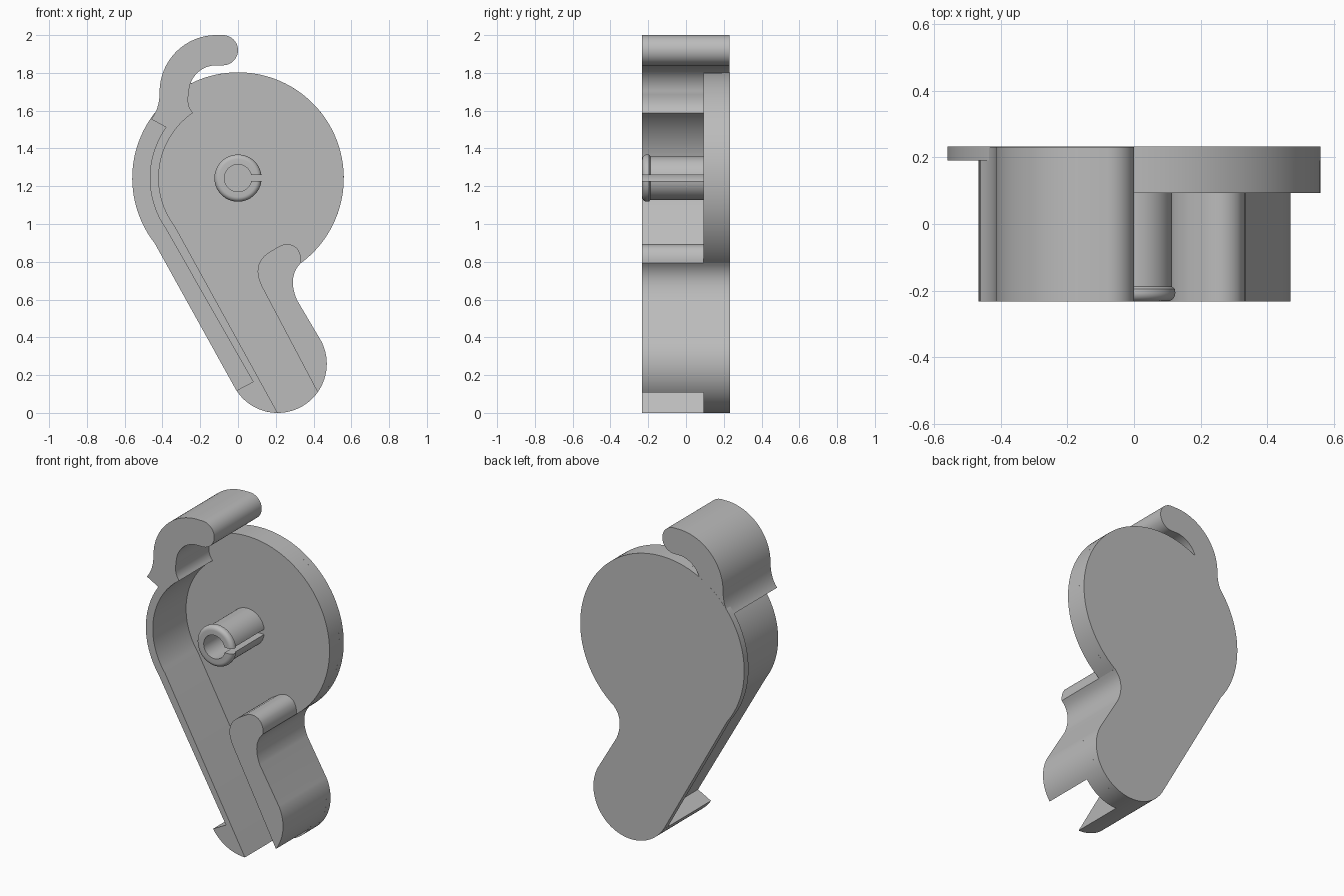
import bpy, bmesh, math

if "Cube" in bpy.data.objects:
    bpy.data.objects.remove(bpy.data.objects["Cube"], do_unlink=True)

grey = bpy.data.materials.new("plain_grey")
grey.use_nodes = True
colour = (0.5, 0.5, 0.5, 1)
grey.diffuse_color = colour
grey.node_tree.nodes["Principled BSDF"].inputs["Base Color"].default_value = colour

FRONT, FLOOR, STEP, BACK = -0.232, 0.093, 0.19, 0.232
HUB = (0, 1.243)       # centre of the round end
TOE = (0.21, 0.26)     # centre of the lower end
R_DISC, R_TOE = 0.56, 0.26


def arc(centre, r, start, end, n=24):
    """Points (x, z) on an arc, angles in degrees."""
    angles = [math.radians(start + (end - start) * i / n) for i in range(n + 1)]
    return [(centre[0] + r * math.cos(a), centre[1] + r * math.sin(a)) for a in angles]


def bend(a, b, c, n=12):
    """Quadratic curve from a to c, pulled towards b."""
    ts = [i / n for i in range(n + 1)]
    return [tuple((1 - t) ** 2 * p + 2 * t * (1 - t) * q + t * t * s
                  for p, q, s in zip(a, b, c)) for t in ts]


def finish(name, bm):
    bmesh.ops.remove_doubles(bm, verts=bm.verts, dist=0.0005)
    bmesh.ops.recalc_face_normals(bm, faces=bm.faces)
    mesh = bpy.data.meshes.new(name)
    bm.to_mesh(mesh)
    bm.free()
    mesh.materials.append(grey)
    ob = bpy.data.objects.new(name, mesh)
    bpy.context.collection.objects.link(ob)
    bpy.ops.object.select_all(action="DESELECT")
    ob.select_set(True)
    bpy.context.view_layer.objects.active = ob
    bpy.ops.object.shade_smooth_by_angle(angle=math.radians(30))


def prism(name, outline, y0, y1):
    """Extrude an (x, z) outline from y0 to y1."""
    bm = bmesh.new()
    face = bm.faces.new([bm.verts.new((x, y0, z)) for x, z in outline])
    new = bmesh.ops.extrude_face_region(bm, geom=[face])["geom"]
    moved = [v for v in new if isinstance(v, bmesh.types.BMVert)]
    bmesh.ops.translate(bm, verts=moved, vec=(0, y1 - y0, 0))
    finish(name, bm)


# Concave neck shared by the plates and the foot, running upwards
neck = bend((0.312, 0.598), (0.26, 0.72), (0.333, 0.794))

# Thin back plate with the full outline
prism("back_plate",
      arc(HUB, R_DISC, -53.4, 218, 80) + arc(TOE, R_TOE, -149, 27, 48) + neck,
      STEP, BACK)

# Thicker floor, stopping inside the side wall to leave a channel outside it
prism("floor_plate",
      arc(HUB, R_DISC, -53.4, 128, 56) + arc(HUB, 0.44, 130, 216)
      + arc(TOE, R_TOE, -97, 27, 36) + neck,
      FLOOR, STEP)

# Side wall with the curled hook at its top and a barb at its bottom
hook = (bend((-0.24, 1.59), (-0.275, 1.63), (-0.26, 1.695))
        + arc((-0.115, 1.695), 0.145, 180, 90)
        + arc((-0.08, 1.92), 0.08, -90, 90)
        + arc((-0.115, 1.7), 0.3, 90, 180)
        + bend((-0.415, 1.7), (-0.415, 1.61), (-0.46, 1.555)))
wall = (arc(HUB, 0.467, 144.8, 215) + [(0.08, 0.165)]
        + arc(TOE, R_TOE, -147, -90, 16)
        + arc(HUB, 0.42, 217, 124.7))
prism("side_wall_and_hook", hook + wall, FRONT, BACK - 0.0005)

# Foot block on the lower right, with a rounded lobe on top
foot = (arc(TOE, R_TOE, -35.5, 27, 20) + neck
        + bend((0.333, 0.794), (0.338, 0.84), (0.312, 0.872), 6)
        + bend((0.312, 0.872), (0.262, 0.918), (0.19, 0.865), 8)
        + bend((0.19, 0.865), (0.06, 0.8), (0.127, 0.667)))
prism("foot_block", foot, FRONT, FLOOR + 0.01)

# Slotted hollow pin with a rounded lip; the slot has parallel sides
profile = [(0.072, FLOOR + 0.01), (0.072, FRONT), (0.1, FRONT)]
profile += [(0.1 + 0.025 * math.sin(t), FRONT + 0.025 * (1 - math.cos(t)))
            for t in [math.radians(15 * i) for i in range(1, 7)]]
profile += [(0.124, -0.195), (0.115, -0.188), (0.115, FLOOR + 0.01)]
bm = bmesh.new()
STEPS = 48
rows = []
for i in range(STEPS + 1):
    row = []
    for r, y in profile:
        gap = math.asin(0.016 / r)
        a = gap + (2 * math.pi - 2 * gap) * i / STEPS
        row.append(bm.verts.new((r * math.cos(a), y, HUB[1] + r * math.sin(a))))
    rows.append(row)
for lower, upper in zip(rows, rows[1:]):
    for k in range(len(profile)):
        j = (k + 1) % len(profile)
        bm.faces.new((lower[k], lower[j], upper[j], upper[k]))
bm.faces.new(rows[0])
bm.faces.new(rows[-1])
finish("slotted_pin", bm)
